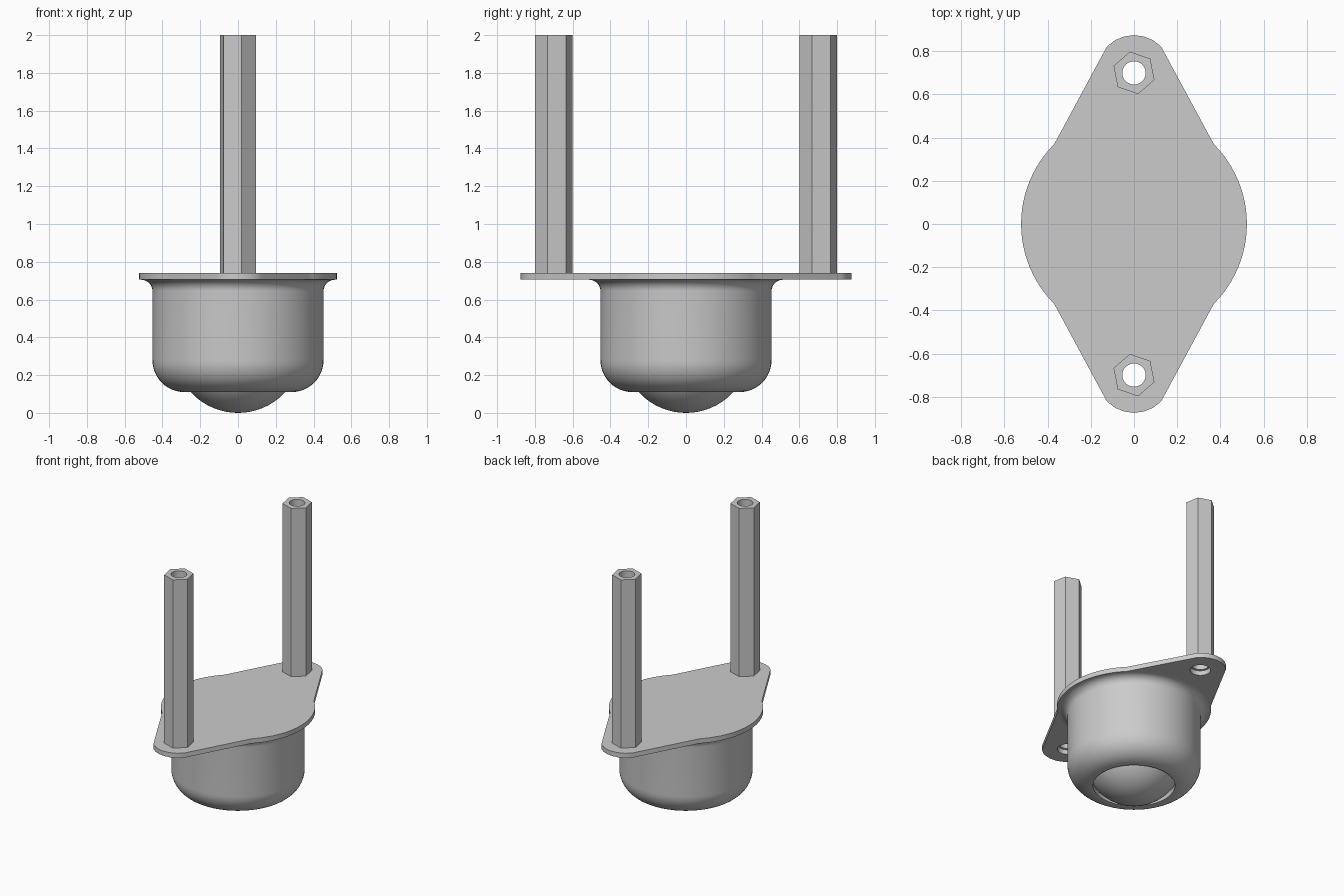
import bpy, bmesh
from math import sin, cos, pi, radians
from mathutils import Vector

if "Cube" in bpy.data.objects:
    bpy.data.objects.remove(bpy.data.objects["Cube"])

steel = bpy.data.materials.new("grey steel")
steel.use_nodes = True
GREY = (0.6, 0.6, 0.6, 1)
steel.diffuse_color = GREY
steel.node_tree.nodes["Principled BSDF"].inputs["Base Color"].default_value = GREY


def finish(name, bm, angle=30):
    bmesh.ops.recalc_face_normals(bm, faces=bm.faces)
    mesh = bpy.data.meshes.new(name)
    bm.to_mesh(mesh)
    bm.free()
    obj = bpy.data.objects.new(name, mesh)
    bpy.context.collection.objects.link(obj)
    mesh.materials.append(steel)
    bpy.ops.object.select_all(action='DESELECT')
    obj.select_set(True)
    bpy.context.view_layer.objects.active = obj
    bpy.ops.object.shade_smooth_by_angle(angle=radians(angle))
    return obj


def arc(cx, cy, r, start, end, steps):
    """Points along an arc, angles in degrees."""
    angles = [radians(start + (end - start) * i / steps) for i in range(steps + 1)]
    return [(cx + r * cos(a), cy + r * sin(a)) for a in angles]


def ring(cx, cy, r, sides, turn=0):
    return arc(cx, cy, r, turn, turn + 360, sides)[:-1]


def slab(name, loops, z0, z1):
    """Extrude an outline with holes from z0 to z1."""
    bm = bmesh.new()
    edges = []
    for loop in loops:
        verts = [bm.verts.new((x, y, z0)) for x, y in loop]
        edges += [bm.edges.new((v, verts[i - 1])) for i, v in enumerate(verts)]
    bmesh.ops.triangle_fill(bm, edges=edges, use_beauty=True)
    result = bmesh.ops.extrude_face_region(bm, geom=bm.faces[:], use_keep_orig=True)
    top = [g for g in result["geom"] if isinstance(g, bmesh.types.BMVert)]
    bmesh.ops.translate(bm, verts=top, vec=(0, 0, z1 - z0))
    return finish(name, bm)


def lathe(name, profile, steps=64):
    """Spin an (r, z) profile around the z axis."""
    bm = bmesh.new()
    verts = [bm.verts.new((r, 0, z)) for r, z in profile]
    edges = [bm.edges.new(pair) for pair in zip(verts, verts[1:])]
    bmesh.ops.spin(bm, geom=verts + edges, cent=(0, 0, 0), axis=(0, 0, 1),
                   angle=2 * pi, steps=steps, use_merge=True)
    bmesh.ops.remove_doubles(bm, verts=bm.verts[:], dist=0.0001)
    return finish(name, bm)


POST_Y = 0.70
PLATE_Z, PLATE_TOP = 0.705, 0.74

# Mounting plate: round centre with two tapering ears and a hole in each
outline = (arc(0, 0, 0.523, -45, 45, 24) + arc(0, POST_Y, 0.175, 44, 136, 6)
           + arc(0, 0, 0.523, 135, 225, 24) + arc(0, -POST_Y, 0.175, 224, 316, 6))
slab("mounting_plate",
     [outline] + [ring(0, s * POST_Y, 0.07, 32) for s in (-1, 1)],
     PLATE_Z, PLATE_TOP)

# Hollow hexagonal posts
for side, label in ((-1, "front"), (1, "back")):
    slab(label + "_post",
         [ring(0, side * POST_Y, 0.1, 6, 41), ring(0, side * POST_Y, 0.054, 32)],
         PLATE_TOP, 2.0)

# Cup: flared top, rounded bottom, and an opening for the ball
flare = arc(0.513, 0.645, 0.06, 90, 180, 8)
bottom = arc(0.283, 0.28, 0.17, 0, -90, 12)
lathe("cup", flare + bottom + [(0.278, 0.11), (0.278, 0.2)])

# Ball
lathe("ball", [(max(0, x), z) for x, z in arc(0, 0.34, 0.34, -90, 90, 32)])
